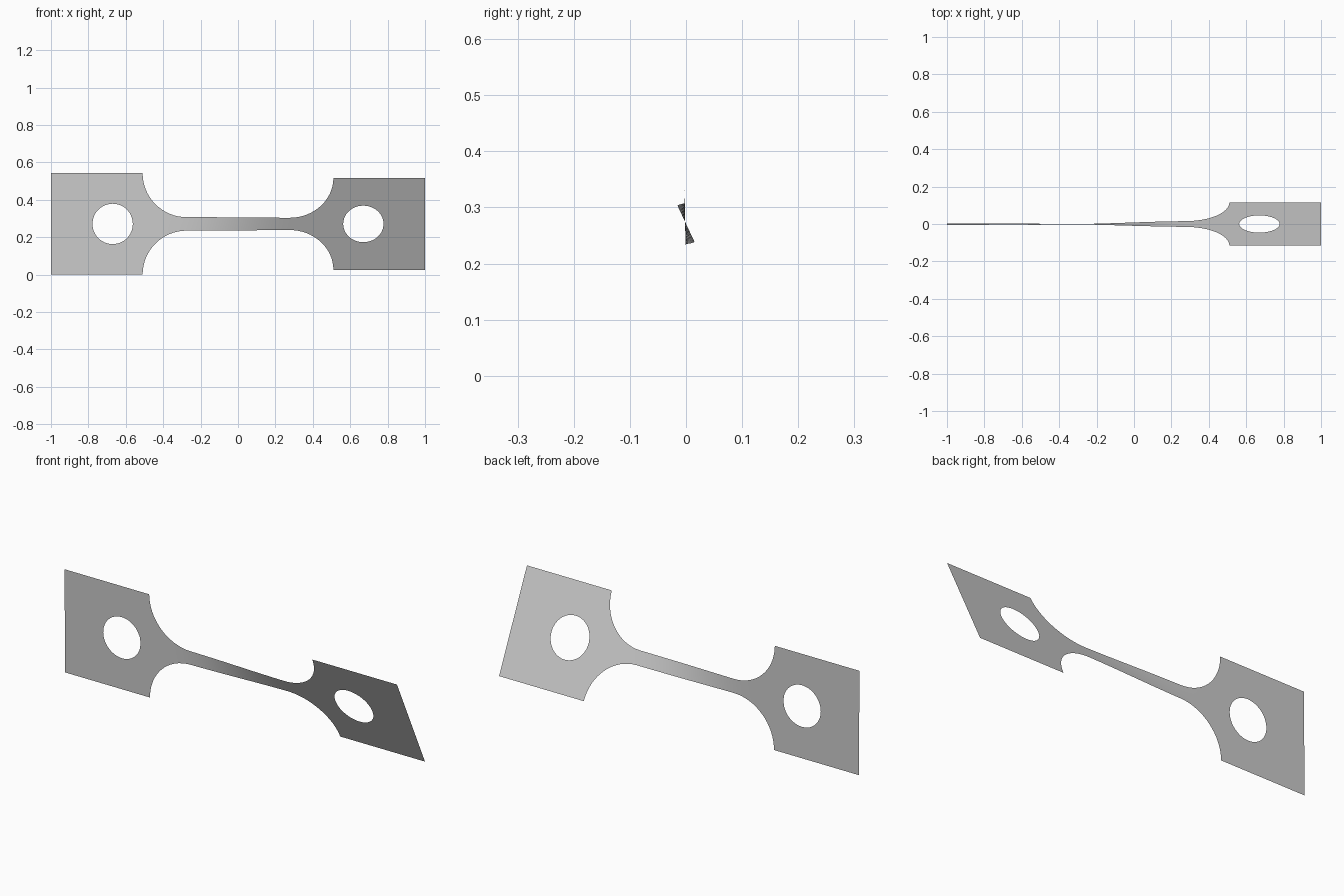
import bpy
import bmesh
import math

if "Cube" in bpy.data.objects:
    bpy.data.objects.remove(bpy.data.objects["Cube"], do_unlink=True)

HALF_HEIGHT = 0.271   # half height of the grips
NECK = 0.036          # half height of the narrow bar
SHOULDER = 0.51       # where each grip meets its fillet
RADIUS = HALF_HEIGHT - NECK
HOLE_X, HOLE_R = 0.67, 0.108
ROWS = 12
START, END = math.radians(0.7), math.radians(25.2)


def half_height(x):
    """Outline of the bar: quarter-circle fillets into a straight neck."""
    d = abs(x) - (SHOULDER - RADIUS)
    if d <= 0:
        return NECK
    return HALF_HEIGHT - math.sqrt(max(RADIUS ** 2 - d ** 2, 0))


def twist(x, v):
    """Turn a flat point about the long axis, more towards the left end."""
    t = min(max((x + 0.38) / 0.7, 0), 1)
    t = t * t * (3 - 2 * t)
    a = START + (END - START) * t
    return (x, -v * math.sin(a) - 0.0015 * (1 - t), HALF_HEIGHT + v * math.cos(a))


def grip(bm, side):
    """Rectangular plate with a round hole, as rings from hole to border."""
    lo, hi = sorted((side * SHOULDER, side))
    corners = [(lo, -HALF_HEIGHT), (hi, -HALF_HEIGHT), (hi, HALF_HEIGHT), (lo, HALF_HEIGHT)]
    border = []
    for (x0, v0), (x1, v1) in zip(corners, corners[1:] + corners[:1]):
        for i in range(ROWS):
            f = i / ROWS
            border.append((x0 + (x1 - x0) * f, v0 + (v1 - v0) * f))
    rings = []
    for f in (0, 0.5, 1):
        ring = []
        for x, v in border:
            a = math.atan2(v, x - side * HOLE_X)
            cx = side * HOLE_X + HOLE_R * math.cos(a)
            cv = HOLE_R * math.sin(a)
            ring.append(bm.verts.new(twist(cx + (x - cx) * f, cv + (v - cv) * f)))
        rings.append(ring)
    for inner, outer in zip(rings, rings[1:]):
        for i in range(len(inner)):
            j = (i + 1) % len(inner)
            bm.faces.new((inner[i], outer[i], outer[j], inner[j]))


def neck(bm):
    """Narrow twisted bar with its fillets, as columns along x."""
    bend = SHOULDER - RADIUS
    right = [bend + RADIUS * math.sin(math.pi / 2 * i / 16) for i in range(17)]
    middle = [bend * (i / 12 - 1) for i in range(1, 24)]
    xs = [-x for x in reversed(right)] + middle + right
    cols = [[bm.verts.new(twist(x, half_height(x) * (2 * r / ROWS - 1)))
             for r in range(ROWS + 1)] for x in xs]
    for a, b in zip(cols, cols[1:]):
        for r in range(ROWS):
            bm.faces.new((a[r], b[r], b[r + 1], a[r + 1]))


# One thin sheet: two grips joined by the twisted neck
bm = bmesh.new()
grip(bm, -1)
grip(bm, 1)
neck(bm)
bmesh.ops.remove_doubles(bm, verts=bm.verts, dist=0.0005)
bmesh.ops.recalc_face_normals(bm, faces=bm.faces)
bm.faces.ensure_lookup_table()
if bm.faces[0].normal.y > 0:
    bmesh.ops.reverse_faces(bm, faces=bm.faces)
mesh = bpy.data.meshes.new("twisted_sheet")
bm.to_mesh(mesh)
bm.free()
sheet = bpy.data.objects.new("twisted_sheet", mesh)
bpy.context.collection.objects.link(sheet)

# Plain grey metal
grey = bpy.data.materials.new("plain_grey")
grey.use_nodes = True
colour = (0.6, 0.6, 0.6, 1)
grey.diffuse_color = colour
grey.node_tree.nodes["Principled BSDF"].inputs["Base Color"].default_value = colour
mesh.materials.append(grey)

bpy.context.view_layer.objects.active = sheet
sheet.select_set(True)
bpy.ops.object.shade_smooth_by_angle()
